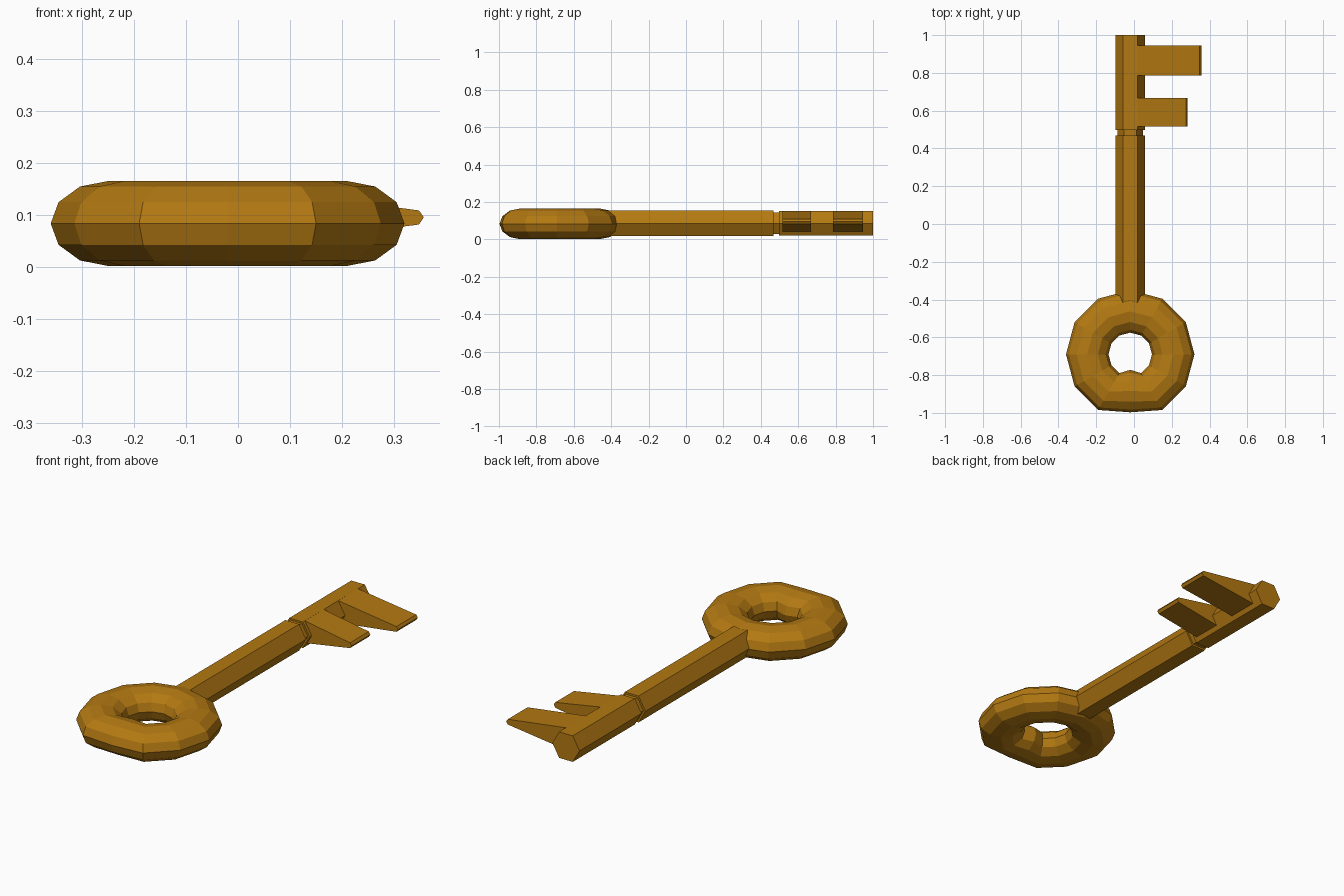
import bpy, bmesh, math

if "Cube" in bpy.data.objects:
    bpy.data.objects.remove(bpy.data.objects["Cube"])

CX = -0.02          # key axis
RING_Y = -0.69      # bow centre

gold = bpy.data.materials.new("antique gold")
gold.diffuse_color = (0.45, 0.19, 0.006, 1)
gold.use_nodes = True
gold.node_tree.nodes["Principled BSDF"].inputs["Base Color"].default_value = gold.diffuse_color


def make(name, bm):
    bmesh.ops.recalc_face_normals(bm, faces=bm.faces)
    me = bpy.data.meshes.new(name)
    bm.to_mesh(me)
    bm.free()
    me.materials.append(gold)
    ob = bpy.data.objects.new(name, me)
    bpy.context.collection.objects.link(ob)
    return ob


def bridge(bm, loops, closed=False):
    """Join consecutive vertex loops with quads; cap the ends if open."""
    n = len(loops[0])
    count = len(loops) if closed else len(loops) - 1
    for i in range(count):
        a, b = loops[i], loops[(i + 1) % len(loops)]
        for j in range(n):
            k = (j + 1) % n
            bm.faces.new((a[j], a[k], b[k], b[j]))
    if not closed:
        bm.faces.new(loops[0])
        bm.faces.new(loops[-1])


# Ring handle: twelve-sided flattened torus, slightly flattened at its far end
bm = bmesh.new()
loops = []
for i in range(12):
    a = math.radians(30 * i)
    shift = 0.033 if i == 9 else 0
    loop = []
    for j in range(12):
        t = math.radians(30 * j)
        r = 0.2275 + 0.1125 * math.cos(t)
        loop.append(bm.verts.new((CX + r * math.cos(a),
                                  RING_Y + r * math.sin(a) + shift,
                                  0.083 + 0.082 * math.sin(t))))
    loops.append(loop)
bridge(bm, loops, closed=True)
make("ring_handle", bm)

# Hexagonal shaft with a shallow groove
bm = bmesh.new()
loops = []
for y, r in ((-0.45, 0.078), (0.468, 0.078), (0.468, 0.067),
             (0.498, 0.067), (0.498, 0.077), (1.0, 0.077)):
    loops.append([bm.verts.new((CX + r * math.cos(math.radians(60 * k)), y,
                                0.086 + r * math.sin(math.radians(60 * k))))
                  for k in range(6)])
bridge(bm, loops)
make("shaft", bm)


# Tapered teeth with blunt pointed ends
def tooth(name, y0, y1, x_end):
    profile = [(-0.01, 0.1525), (0.019, 0.1525), (x_end - 0.009, 0.108),
               (x_end, 0.095), (x_end - 0.009, 0.081),
               (0.032, 0.041), (-0.01, 0.041)]
    bm = bmesh.new()
    bridge(bm, [[bm.verts.new((x, y, z)) for x, z in profile]
                for y in (y0, y1)])
    make(name, bm)


tooth("outer_tooth", 0.785, 0.945, 0.357)
tooth("inner_tooth", 0.515, 0.667, 0.283)
